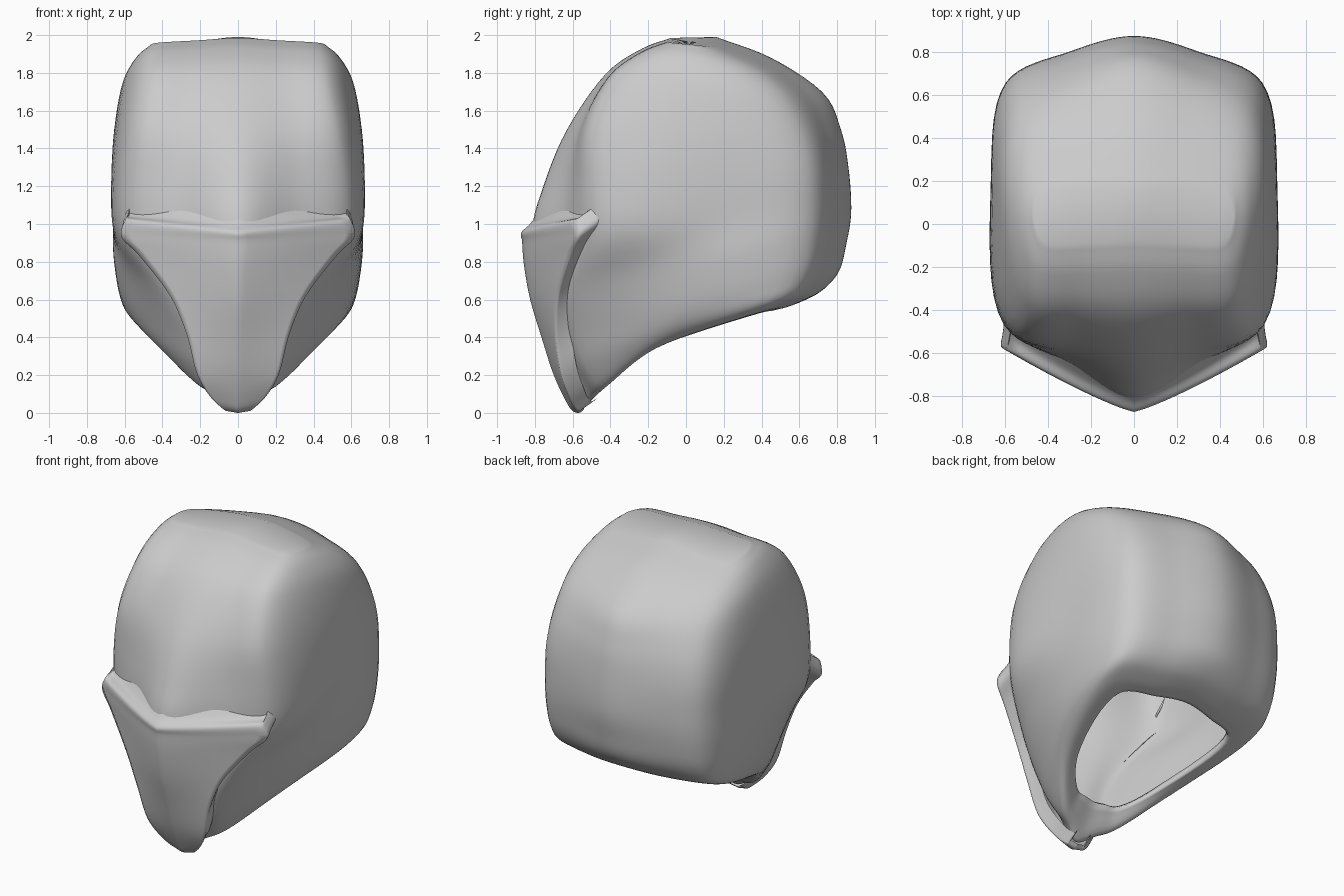
import bpy
import bmesh
from math import dist, sqrt

cube = bpy.data.objects.get("Cube")
if cube:
    bpy.data.objects.remove(cube, do_unlink=True)

# Single matte grey for the whole mask
grey = bpy.data.materials.new("matte_grey")
grey.use_nodes = True
colour = (0.6, 0.6, 0.6, 1)
grey.diffuse_color = colour
bsdf = next(n for n in grey.node_tree.nodes if n.type == 'BSDF_PRINCIPLED')
bsdf.inputs["Base Color"].default_value = colour
bsdf.inputs["Roughness"].default_value = 0.6


def spline(points, steps, closed=False):
    """Smooth curve through points of any dimension, without overshoot."""
    count = len(points)

    def at(i):
        if closed:
            return points[i % count]
        if i < 0:
            return tuple(2 * p - q for p, q in zip(points[0], points[1]))
        if i >= count:
            return tuple(2 * p - q for p, q in zip(points[-1], points[-2]))
        return points[i]

    result = []
    for i in range(count if closed else count - 1):
        quad = [at(i + k) for k in (-1, 0, 1, 2)]
        before, here, after = (sqrt(dist(p, q)) for p, q in zip(quad, quad[1:]))
        for k in range(steps):
            t = k / steps
            point = []
            for a, b, c, d in zip(*quad):
                start = ((b - a) / before * here + (c - b) / here * before)
                start *= here / (before + here)
                end = ((c - b) / here * after + (d - c) / after * here)
                end *= here / (here + after)
                blend = t * t * (3 - 2 * t)
                point.append(b + (c - b) * blend + start * t * (1 - t) ** 2
                             - end * t * t * (1 - t))
            result.append(tuple(point))
    if not closed:
        result.append(points[-1])
    return result


def skin(bm, rows, closed):
    """Bridge equal rows of points with quads and return the vertex rows."""
    grid = [[bm.verts.new(p) for p in row] for row in rows]
    for low, high in zip(grid, grid[1:]):
        count = len(low)
        for j in range(count if closed else count - 1):
            k = (j + 1) % count
            bm.faces.new((low[j], low[k], high[k], high[j]))
    return grid


def finish(bm, name):
    bmesh.ops.recalc_face_normals(bm, faces=bm.faces)
    for face in bm.faces:
        face.smooth = True
    mesh = bpy.data.meshes.new(name)
    bm.to_mesh(mesh)
    bm.free()
    mesh.materials.append(grey)
    obj = bpy.data.objects.new(name, mesh)
    bpy.context.collection.objects.link(obj)
    return obj


# Head shell levels from inner lip to crown:
# front (y, z), front corner, side, back corner (x, y, z), back (y, z)
levels = [
    (-.37, .24, .16, -.34, .25, .33, -.14, .355, .43, .38, .525, .5, .56),
    (-.53, .04, .2, -.43, .14, .4, -.16, .345, .53, .44, .55, .6, .585),
    (-.59, .1, .24, -.52, .24, .5, -.08, .43, .58, .54, .61, .71, .64),
    (-.67, .27, .28, -.59, .42, .58, 0, .56, .59, .61, .72, .805, .74),
    (-.76, .55, .4, -.58, .66, .64, .08, .78, .595, .65, .9, .85, .9),
    (-.815, .95, .59, -.47, .94, .66, .15, 1, .595, .66, 1.1, .875, 1.08),
    (-.755, 1.2, .595, -.48, 1.2, .667, .18, 1.25, .59, .65, 1.3, .86, 1.3),
    (-.63, 1.5, .545, -.49, 1.5, .655, .18, 1.5, .57, .6, 1.5, .82, 1.5),
    (-.42, 1.8, .485, -.38, 1.77, .61, .12, 1.75, .54, .49, 1.7, .72, 1.7),
    (-.23, 1.93, .455, -.22, 1.9, .54, .06, 1.88, .49, .35, 1.83, .45, 1.88),
    (-.08, 1.985, .42, -.08, 1.96, .46, .03, 1.95, .43, .13, 1.94, .16, 1.99),
]


def between(middle, corner, bulge):
    x, y, z = [(a + b) / 2 for a, b in zip(middle, corner)]
    return (x, y + bulge * corner[0], z)


def ring(level):
    front, back = (0, *level[:2]), (0, *level[-2:])
    corner, side, rear = [level[i:i + 3] for i in (2, 5, 8)]
    right = [between(front, corner, -.02), corner, side, rear,
             between(back, rear, .06)]
    mirror = [(-x, y, z) for x, y, z in reversed(right)]
    return spline([front, *right, back, *mirror], 8, closed=True)


bm = bmesh.new()
crown = skin(bm, [ring(v) for v in spline(levels, 5)], True)[-1]

# Crown cap: strips joining the front half of the top ring to the back half
total = len(crown)
half = total // 2
for j in range(half // 2):
    strip = (j, j + 1, half - j - 1, half - j)
    for indices in (strip, [(total - i) % total for i in strip]):
        corners = list(dict.fromkeys(crown[i] for i in indices))
        bm.faces.new(corners)
shell = finish(bm, "head_shell")

# Wall thickness, open underneath
wall = shell.modifiers.new("wall", 'SOLIDIFY')
wall.thickness = 0.04
wall.offset = -1

# Face plate rows from hidden top to chin:
# centre z, edge z, half width, centre y, edge y
plate_rows = [
    (1.08, 1.09, .56, -.77, -.48),
    (1, 1.04, .575, -.826, -.53),
    (.955, 1.02, .59, -.872, -.585),
    (.91, .94, .62, -.868, -.57),
    (.8, .84, .53, -.86, -.61),
    (.6, .62, .36, -.825, -.68),
    (.4, .41, .27, -.765, -.69),
    (.2, .2, .215, -.7, -.66),
    (.07, .09, .15, -.64, -.62),
    (.01, .03, .09, -.6, -.59),
    (0, .01, .06, -.565, -.565),
    (.02, .03, .05, -.54, -.54),
]


def plate_row(row):
    zc, ze, width, yc, ye = row
    steps = 12
    right = []
    for i in range(steps + 1):
        u = i / steps
        right.append((u * width, yc + (ye - yc) * u ** 1.2, zc + (ze - zc) * u))
    # Side wall of the plate turning back into the cheek, shallower at the chin
    depth = 0.07 + 0.2 * width ** 2
    for inset, back in ((0, .12), (.01, .3), (.02, .6), (.03, 1)):
        shift = depth * back
        right.append((width * (1 - inset), ye + shift, ze + shift * .7))
    left = [(-x, y, z) for x, y, z in reversed(right[1:])]
    return left + right


bm = bmesh.new()
skin(bm, [plate_row(r) for r in spline(plate_rows, 5)], False)
plate = finish(bm, "face_plate")
# An open sheet: make its front face outwards
if sum(p.normal.y * p.area for p in plate.data.polygons) > 0:
    plate.data.flip_normals()
